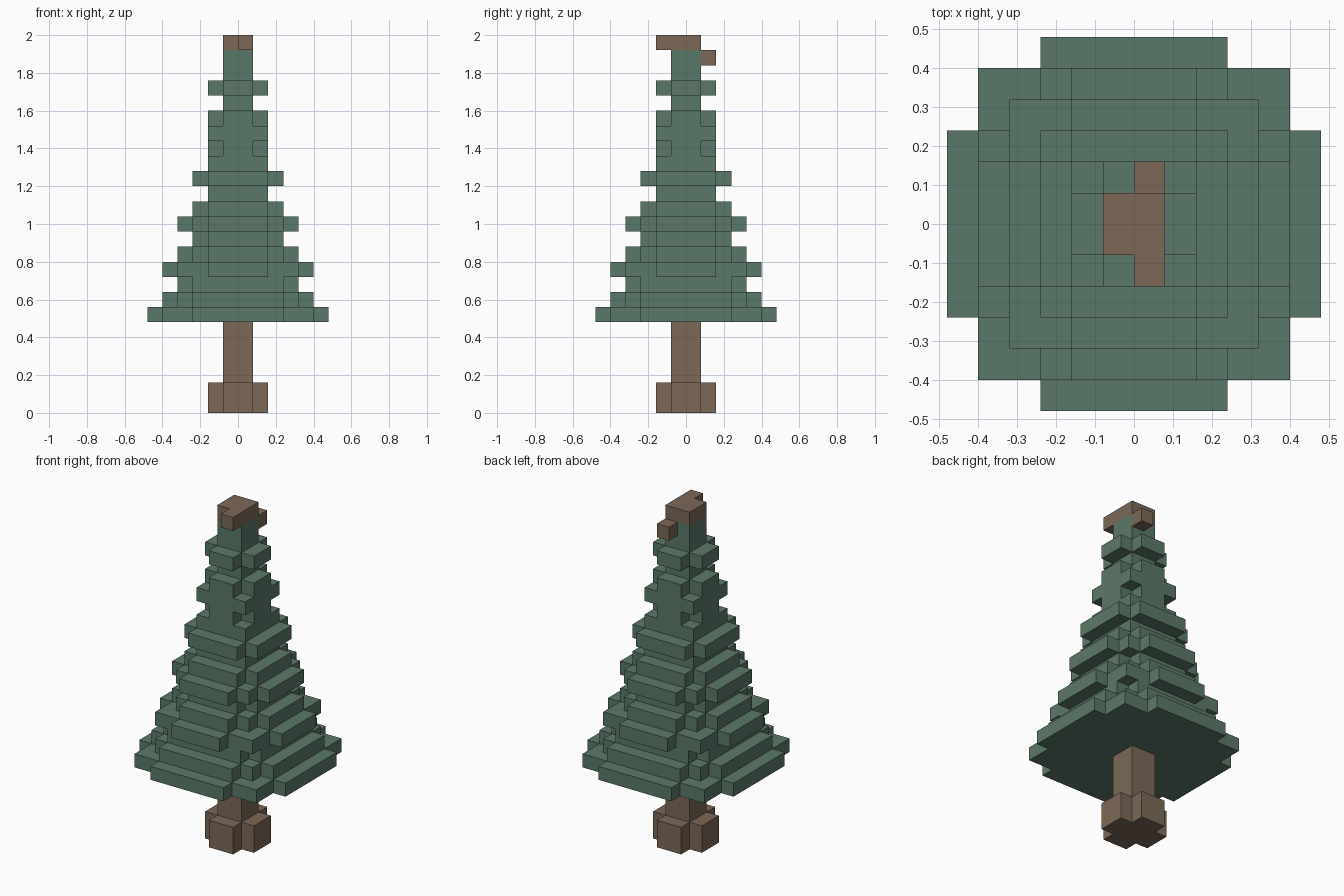
import bpy, bmesh
from mathutils import Vector

if "Cube" in bpy.data.objects:
    bpy.data.objects.remove(bpy.data.objects["Cube"])

V = 0.08  # voxel size


def material(name, color):
    m = bpy.data.materials.new(name)
    m.diffuse_color = color
    m.use_nodes = True
    m.node_tree.nodes["Principled BSDF"].inputs["Base Color"].default_value = m.diffuse_color
    return m


def box(x0, x1, y0, y1, z0, z1):
    """Set of voxel cells covering a box given in voxel units."""
    return {(x, y, z) for x in range(x0, x1) for y in range(y0, y1) for z in range(z0, z1)}


def disc(radius, z):
    """One layer of cells whose centres lie inside a circle."""
    return {(x, y, z) for x in range(-7, 7) for y in range(-7, 7)
            if (x + .5) ** 2 + (y + .5) ** 2 <= radius ** 2}


def build(name, cells, solid, mat):
    """Make a mesh of the cell faces not covered by any other solid cell."""
    bm = bmesh.new()
    for c in cells:
        centre = Vector(c) + Vector((.5, .5, .5))
        for axis in range(3):
            for s in (-1, 1):
                n = Vector((0, 0, 0))
                n[axis] = s
                if tuple(int(a + b) for a, b in zip(c, n)) in solid:
                    continue
                u = Vector((0, 0, 0))
                u[(axis + 1) % 3] = 1
                w = n.cross(u)
                corners = [(-1, -1), (1, -1), (1, 1), (-1, 1)]
                bm.faces.new([bm.verts.new((centre + (n + u * a + w * b) / 2) * V)
                              for a, b in corners])
    bmesh.ops.remove_doubles(bm, verts=bm.verts[:], dist=1e-4)
    me = bpy.data.meshes.new(name)
    bm.to_mesh(me)
    bm.free()
    me.materials.append(mat)
    ob = bpy.data.objects.new(name, me)
    bpy.context.collection.objects.link(ob)


# Trunk with a cross-shaped foot
trunk = box(-1, 1, -1, 1, 0, 6) | box(-2, 2, -1, 1, 0, 2) | box(-1, 1, -2, 2, 0, 2)

# Foliage: one disc per layer, in tiers of three shrinking layers
radii = [6.42, 5.3, 4.4, 4.97, 4.1, 3.3, 3.95, 3.2, 2.4,
         3.1, 2.4, 1.8, 2.3, 1.8, 1.2, 1.8, 1.2, 1.2]
foliage = set()
for i, r in enumerate(radii):
    foliage |= disc(r, 6 + i)

# Treetop: cap, front stub and lower back stub
treetop = box(-1, 1, -1, 1, 24, 25) | box(0, 1, -2, -1, 24, 25) | box(0, 1, 1, 2, 23, 24)

solid = trunk | foliage | treetop
brown = material("bark", (0.2, 0.14, 0.095, 1))
green = material("needles", (0.105, 0.19, 0.14, 1))
build("trunk", trunk, solid, brown)
build("foliage", foliage, solid, green)
build("treetop", treetop, solid, brown)
